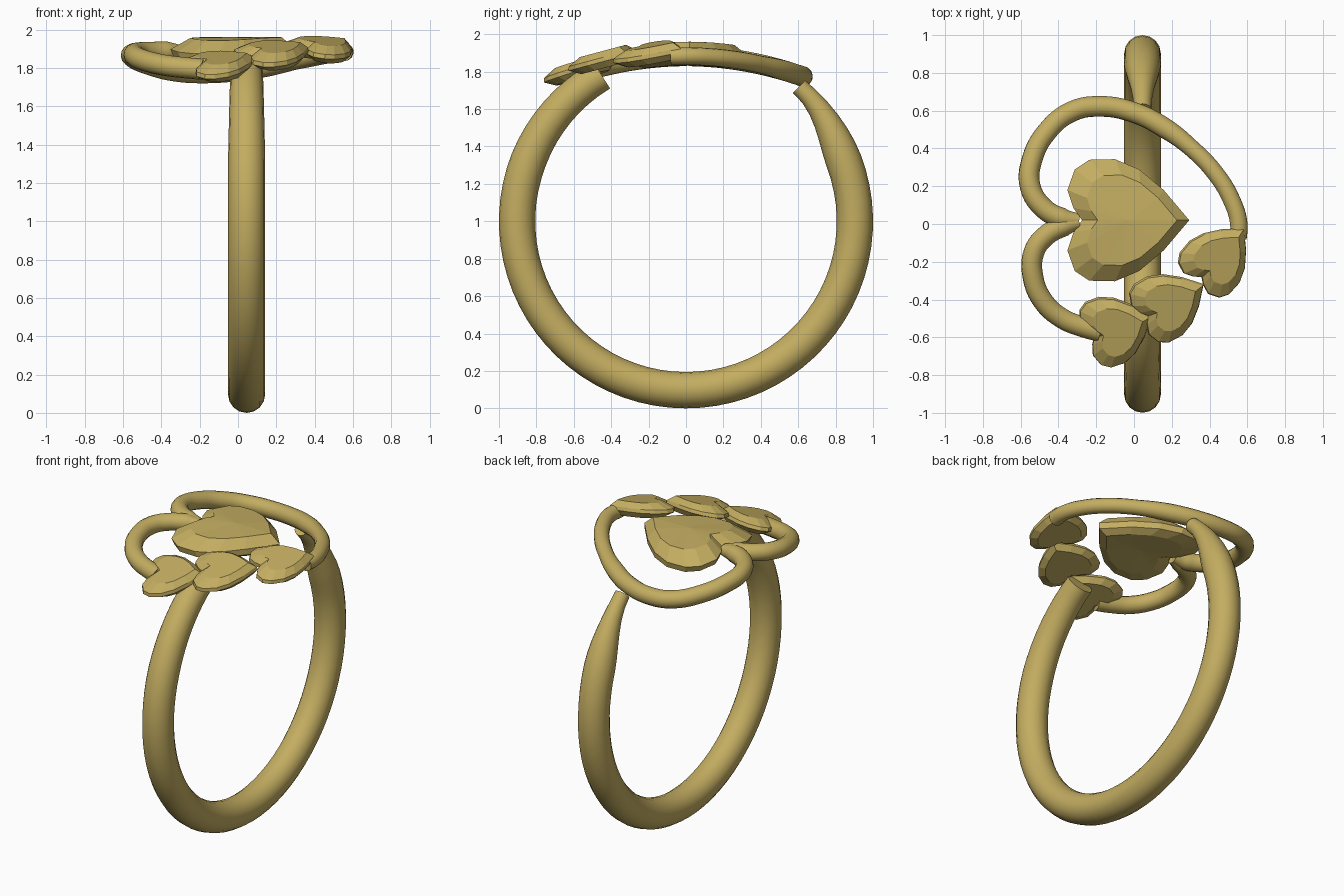
import bpy, bmesh
from math import sin, cos, radians
from mathutils import Matrix, Vector

if "Cube" in bpy.data.objects:
    bpy.data.objects.remove(bpy.data.objects["Cube"])

gold = bpy.data.materials.new("gold")
gold.diffuse_color = (0.55, 0.42, 0.12, 1)
gold.use_nodes = True
gold.node_tree.nodes["Principled BSDF"].inputs["Base Color"].default_value = gold.diffuse_color


def tube(name, pts, kind, sides_res, res=5):
    """Round tube through (x, y, z, radius) points."""
    cu = bpy.data.curves.new(name, 'CURVE')
    cu.dimensions = '3D'
    cu.bevel_depth = 1.0
    cu.bevel_resolution = sides_res
    cu.use_fill_caps = True
    cu.resolution_u = res
    sp = cu.splines.new(kind)
    target = sp.bezier_points if kind == 'BEZIER' else sp.points
    target.add(len(pts) - 1)
    for p, (x, y, z, r) in zip(target, pts):
        p.radius = r
        if kind == 'BEZIER':
            p.co = (x, y, z)
            p.handle_left_type = p.handle_right_type = 'AUTO'
        else:
            p.co = (x, y, z, 1)
    ob = bpy.data.objects.new(name, cu)
    bpy.context.collection.objects.link(ob)
    bpy.ops.object.select_all(action='DESELECT')
    ob.select_set(True)
    bpy.context.view_layer.objects.active = ob
    bpy.ops.object.convert(target='MESH')
    ob = bpy.context.object
    ob.data.materials.clear()
    ob.data.materials.append(gold)
    bpy.ops.object.shade_smooth_by_angle(angle=radians(40))
    return ob


# finger band: open hoop, tapering towards the back end
band = []
for i in range(61):
    a = 50 - 290 * i / 60
    t = max(0.0, (a - 20) / 30)
    t = t * t * (3 - 2 * t)
    f = max(0.0, (-a - 200) / 40)
    R, r = 0.903 + 0.037 * t, 0.097 - 0.05 * t - 0.012 * f
    band.append((0.045, R * cos(radians(a)), 1 + R * sin(radians(a)), r))
tube("finger_band", band, 'POLY', 6)


def drape(y):
    return 1.883 - 0.28 * y * y


# heart-shaped wire frame, one tube per lobe
upper = [(-.29, .02), (-.38, .03), (-.48, .085), (-.55, .20), (-.54, .34), (-.46, .49),
         (-.33, .595), (-.18, .623), (0, .59), (.16, .51), (.30, .405), (.43, .27),
         (.52, .12), (.555, 0), (.55, -.08)]
lower = [(-.29, .01), (-.37, -.01), (-.47, -.065), (-.53, -.15), (-.535, -.28),
         (-.48, -.41), (-.38, -.50), (-.27, -.545), (-.18, -.57)]
for name, path in (("upper_lobe_wire", upper), ("lower_lobe_wire", lower)):
    pts = [(x, y, drape(y), 0.035 if i == 0 else 0.055 if x < .25 else 0.047)
           for i, (x, y) in enumerate(path)]
    tube(name, pts, 'BEZIER', 5)

# faceted heart stones: unit heart outline pointing along +x
half = [(.29, .25), (.09, .42), (-.11, .505), (-.32, .5), (-.44, .42), (-.5, .25), (-.45, .1)]
outline = [(.5, 0)] + half + [(-.38, 0)] + [(x, -y) for x, y in reversed(half)]


def heart(name, loc, length, width, turn, tilt, layers, sag=0.0):
    """layers: (scale, height, shift along the axis) from bottom to top."""
    bm = bmesh.new()
    mat = (Matrix.Translation(loc) @ Matrix.Rotation(radians(tilt[1]), 4, 'Y')
           @ Matrix.Rotation(radians(tilt[0]), 4, 'X')
           @ Matrix.Rotation(radians(turn), 4, 'Z'))
    rings = []
    for s, h, shift in layers:
        ring = []
        for x, y in outline:
            px, py = (x * s + shift) * length, y * s * width
            ring.append(bm.verts.new(mat @ Vector((px, py, h - sag * py * py))))
        rings.append(ring)
    n = len(outline)
    for a, b in zip(rings, rings[1:]):
        for i in range(n):
            j = (i + 1) % n
            bm.faces.new((a[i], a[j], b[j], b[i]))
    # close top and bottom with a fan to a middle vertex
    for ring, h in ((rings[0], layers[0][1]), (rings[-1], layers[-1][1])):
        c = bm.verts.new(mat @ Vector((0, 0, h)))
        for i in range(n):
            bm.faces.new((ring[i], ring[(i + 1) % n], c))
    bmesh.ops.recalc_face_normals(bm, faces=bm.faces)
    me = bpy.data.meshes.new(name)
    bm.to_mesh(me)
    bm.free()
    me.materials.append(gold)
    bpy.context.collection.objects.link(bpy.data.objects.new(name, me))


heart("large_heart_stone", (-.03, .02, 1.89), .645, .64, 0, (0, 0),
      [(.72, -.055, .05), (.97, -.025, .01), (1, .015, 0), (.74, .07, .03)], sag=0.3)

small = [(.75, -.045, .03), (1, -.01, 0), (.97, .012, 0), (.68, .045, .03)]
for i, (loc, L, W, turn, tilt) in enumerate([
        ((-.08, -.55, 1.815), .37, .385, 20, (16, -3)),
        ((.20, -.415, 1.872), .39, .37, 30, (15, 0)),
        ((.455, -.17, 1.90), .39, .35, 50, (11, 6))]):
    heart(f"small_heart_stone_{i + 1}", loc, L, W, turn, tilt, small)
